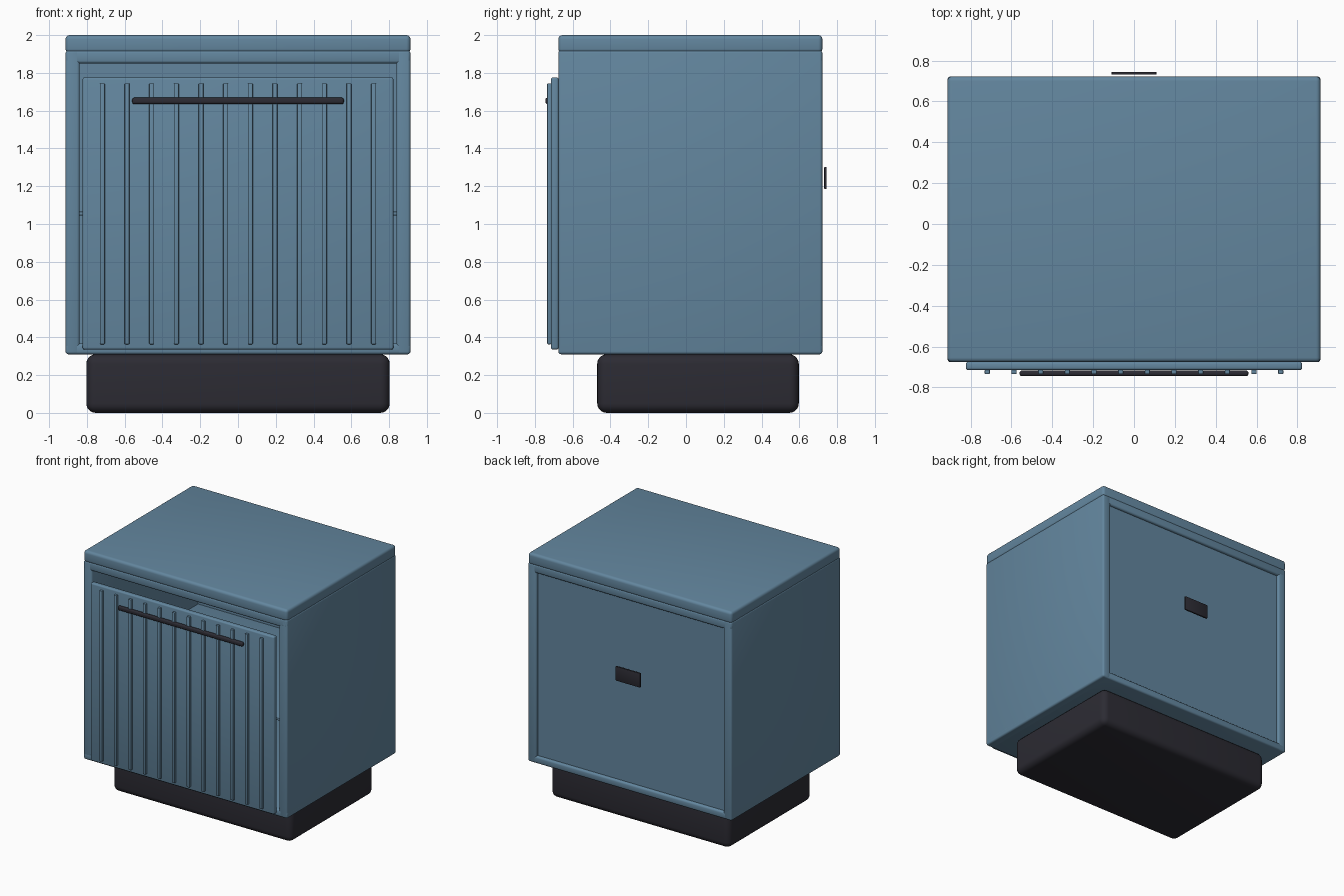
import bpy

old = bpy.data.objects.get("Cube")
if old:
    bpy.data.objects.remove(old, do_unlink=True)


def make_material(name, colour):
    mat = bpy.data.materials.new(name)
    mat.use_nodes = True
    mat.diffuse_color = colour
    mat.node_tree.nodes["Principled BSDF"].inputs["Base Color"].default_value = colour
    return mat


BLUE = make_material("slate blue paint", (0.125, 0.24, 0.345, 1))
DARK = make_material("charcoal", (0.025, 0.024, 0.033, 1))


def box(name, xs, ys, zs, mat=BLUE, bevel=0.01, segments=3):
    """Rounded box spanning the given ranges."""
    spans = (xs, ys, zs)
    bpy.ops.mesh.primitive_cube_add(size=1, location=[(a + b) / 2 for a, b in spans])
    ob = bpy.context.object
    ob.name = name
    ob.scale = [b - a for a, b in spans]
    bpy.ops.object.transform_apply(location=False, rotation=False, scale=True)
    ob.data.materials.append(mat)
    if bevel:
        mod = ob.modifiers.new("rounded edges", "BEVEL")
        mod.width = bevel
        mod.segments = segments
        bpy.ops.object.modifier_apply(modifier=mod.name)
        bpy.ops.object.shade_smooth_by_angle()
    return ob


HALF, INNER = 0.913, 0.838
FRONT, BACK = -0.676, 0.722

# Plinth and worktop
box("plinth", (-0.803, 0.803), (-0.47, 0.597), (0, 0.31), DARK, 0.05, 5)
box("worktop", (-HALF, HALF), (FRONT, BACK), (1.905, 2.0), bevel=0.022, segments=4)

# Hollow carcass, open at the front
for side, label in ((-1, "right"), (1, "left")):
    box(label + "_side_panel", sorted((side * INNER, side * HALF)),
        (FRONT, BACK), (0.31, 1.92), bevel=0.015)
box("carcass_floor", (-HALF, HALF), (FRONT, BACK), (0.31, 0.368), bevel=0.015)
box("carcass_ceiling", (-HALF, HALF), (FRONT, BACK), (1.85, 1.92), bevel=0.015)
box("back_panel", (-0.85, 0.85), (0.685, 0.7), (0.34, 1.87), bevel=0)
box("inner_shelf", (-0.845, 0.845), (-0.6, 0.69), (1.045, 1.065), bevel=0.004)

# Front panel with vertical slats
box("front_panel", (-0.823, 0.823), (-0.715, -0.674), (0.335, 1.776), bevel=0.012)
SLATS = 12
for i in range(SLATS):
    x = -0.718 + i * 1.436 / (SLATS - 1)
    box(f"slat_{i + 1}", (x - 0.013, x + 0.013), (-0.735, -0.712),
        (0.363, 1.745), bevel=0.005, segments=2)

# Pull handle and rear plate
box("handle", (-0.56, 0.56), (-0.745, -0.717), (1.635, 1.669), DARK, 0.011)
box("rear_plate", (-0.11, 0.11), (0.731, 0.745), (1.185, 1.302), DARK, 0.004, 2)
